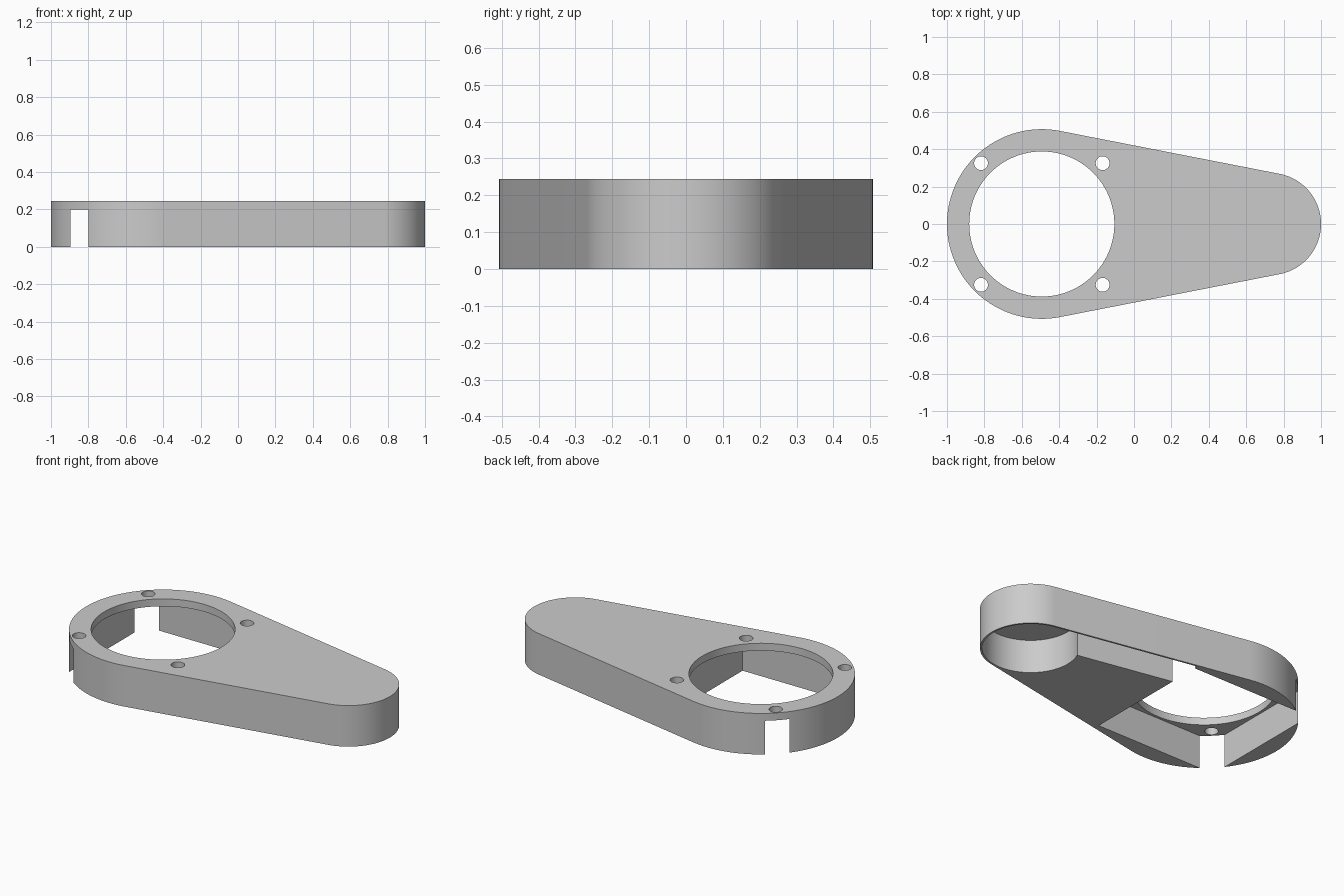
import bpy, bmesh
from math import acos, cos, sin, tau

if "Cube" in bpy.data.objects:
    bpy.data.objects.remove(bpy.data.objects["Cube"])

HEIGHT, CEILING = 0.244, 0.2
BIG_R, SMALL_R = 0.507, 0.273
BIG_X, SMALL_X = -1 + BIG_R, 1 - SMALL_R
POCKET_R = 0.262          # round pocket in the small end
SQUARE = 0.403            # half side of the square pocket
HOLE_R, BOLT_R, BOLT_OFFSET = 0.388, 0.037, 0.325
CHANNEL = 0.056           # inner channel wall, measured from the small centre
TANGENT = acos((BIG_R - SMALL_R) / (SMALL_X - BIG_X))


def arc(cx, cy, r, start, end, n):
    return [(cx + r * cos(start + (end - start) * i / n),
             cy + r * sin(start + (end - start) * i / n)) for i in range(n + 1)]


def circle(cx, cy, r, n):
    return arc(cx, cy, r, 0, tau, n)[:-1]


def prism(name, outline, z0, z1):
    bm = bmesh.new()
    base = bm.faces.new([bm.verts.new((x, y, z0)) for x, y in outline])
    top = bmesh.ops.extrude_face_region(bm, geom=[base])["geom"]
    verts = [v for v in top if isinstance(v, bmesh.types.BMVert)]
    bmesh.ops.translate(bm, verts=verts, vec=(0, 0, z1 - z0))
    bmesh.ops.recalc_face_normals(bm, faces=bm.faces[:])
    mesh = bpy.data.meshes.new(name)
    bm.to_mesh(mesh)
    bm.free()
    obj = bpy.data.objects.new(name, mesh)
    bpy.context.collection.objects.link(obj)
    return obj


def cut(target, cutter):
    cutter.hide_render = True
    mod = target.modifiers.new("cut", "BOOLEAN")
    mod.operation, mod.solver, mod.object = "DIFFERENCE", "EXACT", cutter
    bpy.context.view_layer.objects.active = target
    bpy.ops.object.modifier_apply(modifier=mod.name)
    bpy.data.objects.remove(cutter)


def wall_y(offset, x):
    """Height in y of a line parallel to the long side, at a given x."""
    return (offset - cos(TANGENT) * (x - SMALL_X)) / sin(TANGENT)


# Teardrop body: two arcs joined by tangent sides
body = prism("cover_body",
             arc(BIG_X, 0, BIG_R, TANGENT, tau - TANGENT, 96)
             + arc(SMALL_X, 0, SMALL_R, -TANGENT, TANGENT, 64), 0, HEIGHT)

# Underside pocket: square well, side channel and round well in one outline;
# the outer square corners break through the rim as slots
left, right = BIG_X - SQUARE, BIG_X + SQUARE
start = TANGENT + acos(CHANNEL / POCKET_R)
pocket = [(left, SQUARE), (left, -SQUARE), (right, -SQUARE),
          (right, wall_y(CHANNEL, right))]
pocket += arc(SMALL_X, 0, POCKET_R, start, tau + TANGENT, 72)
pocket += [(right, wall_y(POCKET_R, right)), (right, SQUARE)]
cut(body, prism("pocket_cutter", pocket, -0.1, CEILING))

# Large round opening and four bolt holes
cut(body, prism("opening_cutter", circle(BIG_X, 0, HOLE_R, 96), 0.1, 0.4))
for sx in (-1, 1):
    for sy in (-1, 1):
        cut(body, prism("bolt_cutter",
                        circle(BIG_X + sx * BOLT_OFFSET, sy * BOLT_OFFSET, BOLT_R, 32),
                        -0.1, 0.4))

# Plain grey finish
grey = bpy.data.materials.new("plain_grey")
grey.use_nodes = True
colour = (0.6, 0.6, 0.6, 1)
grey.diffuse_color = colour
grey.node_tree.nodes["Principled BSDF"].inputs["Base Color"].default_value = colour
body.data.materials.clear()
body.data.materials.append(grey)

bpy.ops.object.select_all(action="DESELECT")
body.select_set(True)
bpy.context.view_layer.objects.active = body
bpy.ops.object.shade_smooth_by_angle()
